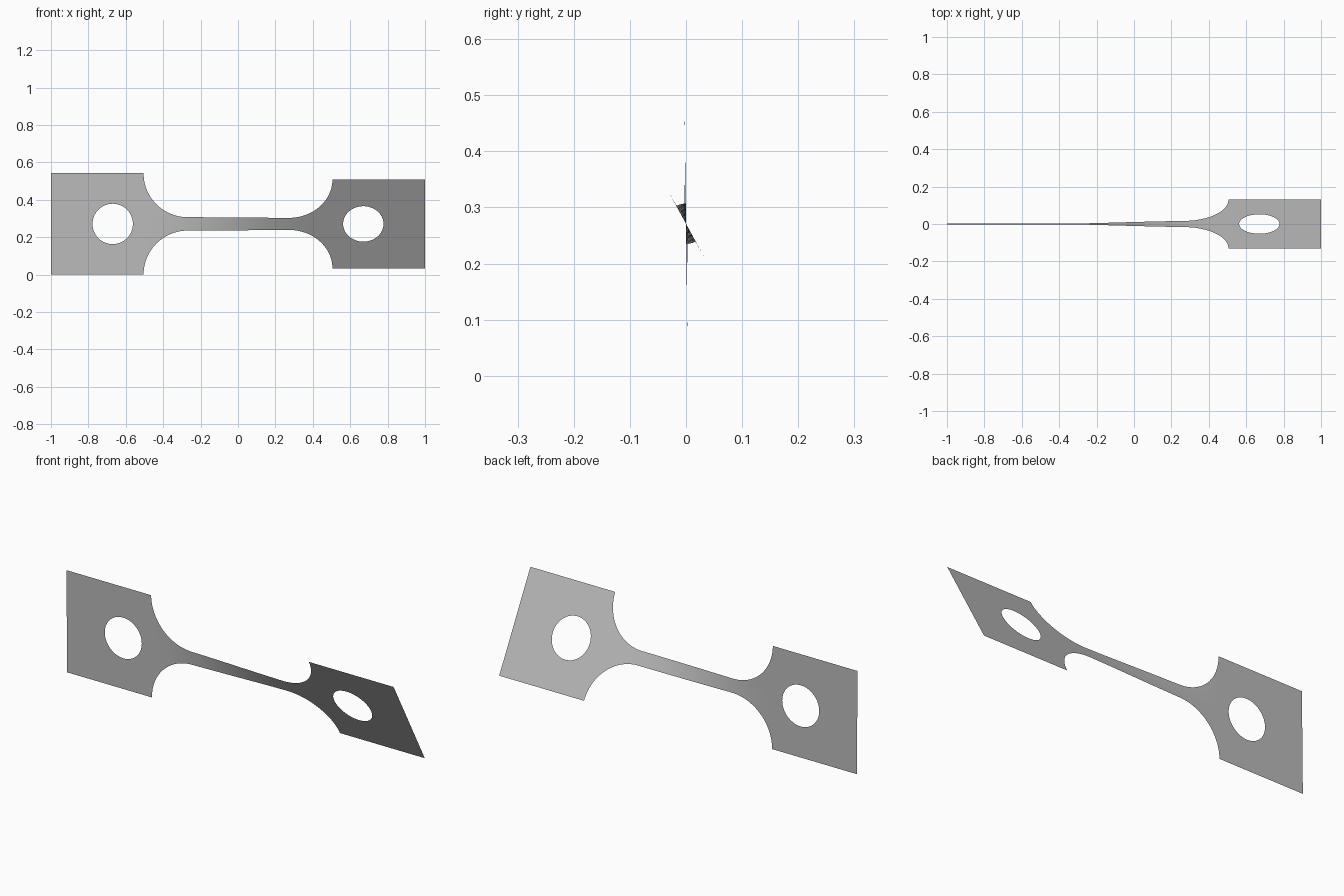
import bpy, bmesh, math

cube = bpy.data.objects.get("Cube")
if cube:
    bpy.data.objects.remove(cube, do_unlink=True)

MID = 0.271          # height of the long axis
HEAD = 0.271         # half height of the wide ends
NECK = 0.036         # half height of the narrow middle
FILLET = HEAD - NECK
FILLET_X = 0.505 - FILLET
HOLE_X, HOLE_R = 0.67, 0.108
ROWS = 4


def outer(x):
    """Half height of the flat outline at x."""
    d = abs(x) - FILLET_X
    if d <= 0:
        return NECK
    if d >= FILLET:
        return HEAD
    return HEAD - math.sqrt(FILLET ** 2 - d ** 2)


def inner(x):
    """Half height of the round hole at x."""
    return math.sqrt(max(0, HOLE_R ** 2 - (abs(x) - HOLE_X) ** 2))


def twist(x):
    """Angle of the strip about its long axis."""
    t = min(max((x + 0.5) / 0.9, 0), 1)
    return math.radians(0.7 + 28 * t * t * (3 - 2 * t))


# Stations along the length, closer together around the curves
half = [FILLET_X * i / 10 for i in range(1, 10)]
half += [FILLET_X + FILLET * math.sin(math.pi / 2 * i / 20) for i in range(21)]
half += [HOLE_X - HOLE_R * math.cos(math.pi * i / 32) for i in range(33)]
half += [0.85, 0.92, 1]
stations = [-x for x in reversed(half)] + [0] + half

# Upper and lower strips between the hole and the outline, twisted as one sheet
bm = bmesh.new()
for side in (1, -1):
    columns = []
    for x in stations:
        a, low, high = twist(x), inner(x), outer(x)
        column = []
        for r in range(ROWS + 1):
            h = side * (low + (high - low) * r / ROWS)
            column.append(bm.verts.new((x, -h * math.sin(a), MID + h * math.cos(a))))
        columns.append(column)
    for c, d in zip(columns, columns[1:]):
        for r in range(ROWS):
            quad = [c[r], d[r], d[r + 1], c[r + 1]]
            bm.faces.new(quad if side > 0 else quad[::-1])
bmesh.ops.remove_doubles(bm, verts=bm.verts, dist=0.0001)

mesh = bpy.data.meshes.new("twisted_strip")
bm.to_mesh(mesh)
bm.free()
strip = bpy.data.objects.new("twisted_strip", mesh)
bpy.context.collection.objects.link(strip)

# Plain grey metal
grey = bpy.data.materials.new("grey_metal")
grey.use_nodes = True
color = (0.5, 0.5, 0.5, 1)
grey.diffuse_color = color
grey.node_tree.nodes["Principled BSDF"].inputs["Base Color"].default_value = color
mesh.materials.append(grey)

bpy.context.view_layer.objects.active = strip
strip.select_set(True)
bpy.ops.object.shade_smooth_by_angle(angle=math.radians(30))
